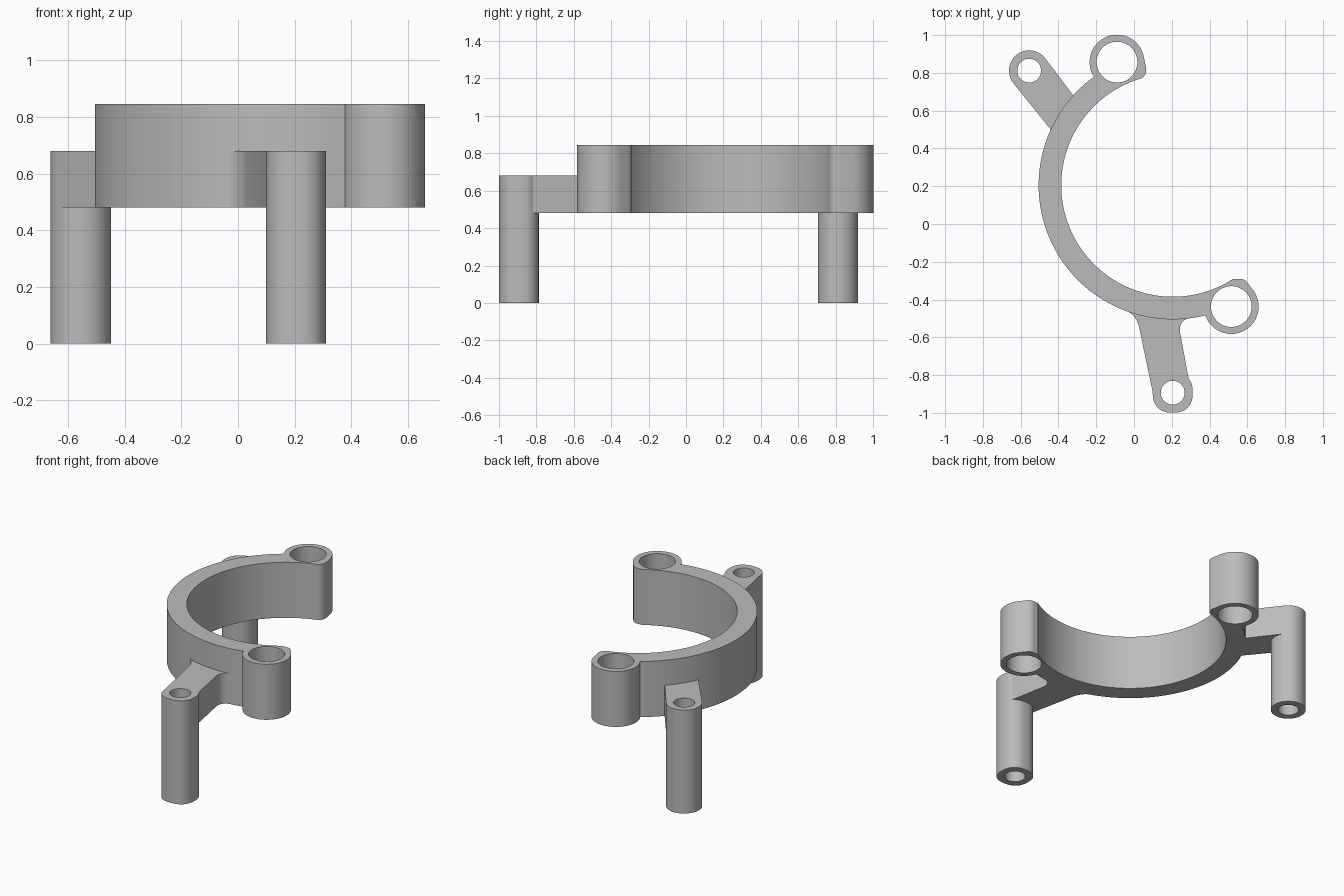
import bpy, bmesh
from math import sin, cos, pi, radians, copysign
from mathutils import Vector
from mathutils.geometry import convex_hull_2d, interpolate_bezier

cube = bpy.data.objects.get("Cube")
if cube:
    bpy.data.objects.remove(cube, do_unlink=True)

CENTRE = (0.205, 0.205)
R_OUT, R_IN = 0.71, 0.59
LOW, ARM_TOP, TOP = 0.48, 0.68, 0.845

grey = bpy.data.materials.new("plain grey")
grey.use_nodes = True
colour = (0.5, 0.5, 0.5, 1)
grey.diffuse_color = colour
grey.node_tree.nodes["Principled BSDF"].inputs["Base Color"].default_value = colour


def arc(c, r, a0, a1, n):
    return [(c[0] + r * cos(radians(a0 + (a1 - a0) * i / n)),
             c[1] + r * sin(radians(a0 + (a1 - a0) * i / n))) for i in range(n + 1)]


def circle(c, r, n=64):
    return arc(c, r, 0, 360, n)[:-1]


def soft_square(c, r, power, n=64):
    def f(v):
        return copysign(abs(v) ** (2 / power), v)
    return [(c[0] + r * f(x), c[1] + r * f(y)) for x, y in circle((0, 0), 1, n)]


def hull(points):
    return [points[i] for i in convex_hull_2d([Vector(p) for p in points])]


def bend(a, corner, b):
    """Rounded inside corner between two straight edges."""
    a, corner, b = (Vector((*p, 0)) for p in (a, corner, b))
    pts = interpolate_bezier(a, a.lerp(corner, 0.6), b.lerp(corner, 0.6), b, 10)
    return [(p.x, p.y) for p in pts]


def prism(name, outline, z0, z1):
    bm = bmesh.new()
    face = bm.faces.new([bm.verts.new((x, y, z0)) for x, y in outline])
    ext = bmesh.ops.extrude_face_region(bm, geom=[face])
    for v in ext["geom"]:
        if isinstance(v, bmesh.types.BMVert):
            v.co.z = z1
    bmesh.ops.recalc_face_normals(bm, faces=bm.faces)
    mesh = bpy.data.meshes.new(name)
    bm.to_mesh(mesh)
    bm.free()
    mesh.materials.append(grey)
    ob = bpy.data.objects.new(name, mesh)
    bpy.context.collection.objects.link(ob)
    return ob


def combine(body, part, operation):
    part.hide_render = True
    mod = body.modifiers.new(part.name, "BOOLEAN")
    mod.operation, mod.solver, mod.object = operation, "EXACT", part
    bpy.context.view_layer.objects.active = body
    bpy.ops.object.modifier_apply(modifier=mod.name)
    bpy.data.objects.remove(part, do_unlink=True)


# Open ring
body = prism("ring_bracket", arc(CENTRE, R_OUT, 107, 303, 110)
             + arc(CENTRE, R_IN - 0.02, 303, 107, 110), LOW, TOP)

# Bosses at the ring ends, each drawn out to a small rounded corner
bosses = {"back_boss": ((-0.09, 0.857), (0.015, 0.815)),
          "front_boss": ((0.515, -0.437), (0.56, -0.34))}
for name, (c, tip) in bosses.items():
    combine(body, prism(name, hull(circle(c, 0.145) + circle(tip, 0.05)), LOW, TOP), "UNION")

# Arms, running from the ring to the legs
front, back = (0.205, -0.893), (-0.555, 0.812)
front_arm = ([(0.103, -0.91)] + bend((0.028, -0.55), (0.015, -0.485), (-0.03, -0.465))
             + [(0, -0.43), (0.3, -0.43)]
             + bend((0.31, -0.496), (0.22, -0.5), (0.247, -0.59)) + [(0.306, -0.91)])
back_arm = hull(circle(back, 0.107) + [(-0.4, 0.45), (-0.29, 0.64)])
combine(body, prism("front_arm", front_arm, LOW, ARM_TOP), "UNION")
combine(body, prism("back_arm", back_arm, LOW, ARM_TOP), "UNION")

# Legs
combine(body, prism("front_leg", soft_square(front, 0.106, 2.4), 0, ARM_TOP), "UNION")
combine(body, prism("back_leg", circle(back, 0.107), 0, ARM_TOP), "UNION")

# Central bore and through holes
combine(body, prism("bore", circle(CENTRE, R_IN, 192), -0.1, 1), "DIFFERENCE")
for c, r in [(c, 0.108) for c, tip in bosses.values()] + [(front, 0.063), (back, 0.063)]:
    combine(body, prism("hole", circle(c, r, 48), -0.1, 1), "DIFFERENCE")

# Smooth walls with crisp rims
bpy.ops.object.select_all(action="DESELECT")
body.select_set(True)
bpy.context.view_layer.objects.active = body
bpy.ops.object.shade_smooth_by_angle(angle=radians(30))
